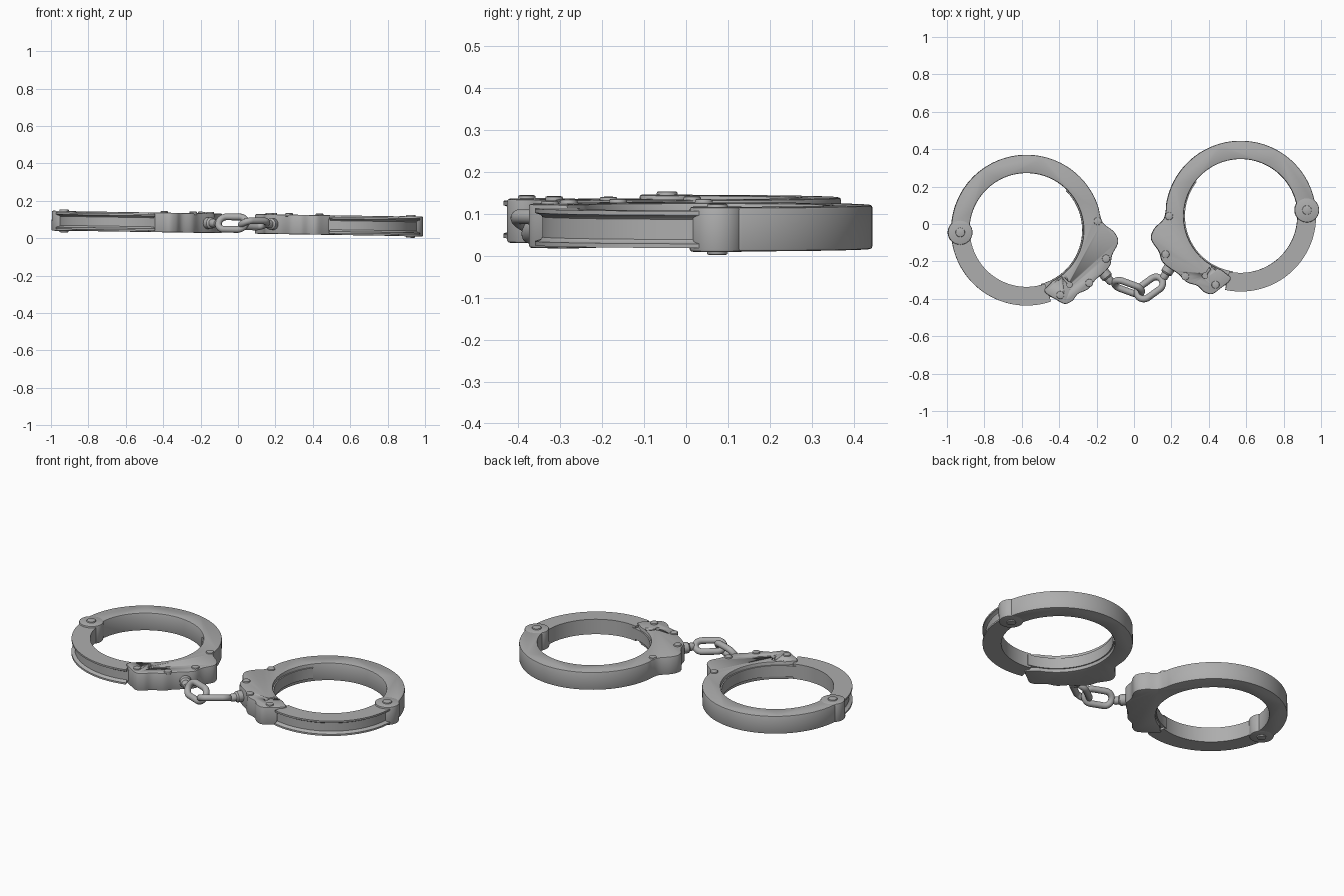
import bpy, bmesh
from math import sin, cos, radians, pi
from mathutils import Matrix, Vector

if "Cube" in bpy.data.objects:
    bpy.data.objects.remove(bpy.data.objects["Cube"])

steel = bpy.data.materials.new("steel grey")
steel.use_nodes = True
GREY = (0.42, 0.42, 0.42, 1)
steel.diffuse_color = GREY
steel.node_tree.nodes["Principled BSDF"].inputs["Base Color"].default_value = GREY

# Whole set leans slightly and rests on its lowest rivet
TILT = Matrix.Translation((0, 0, 0.078)) @ Matrix.Rotation(radians(0.9), 4, 'Y')
R_IN, R_OUT, HALF = 0.305, 0.403, 0.0525


def polar(r, deg):
    return Vector((r * cos(radians(deg)), r * sin(radians(deg)), 0))


def finish(bm, name, matrix):
    """Turn a bmesh into a placed, smooth-shaded steel object."""
    bmesh.ops.recalc_face_normals(bm, faces=bm.faces[:])
    mesh = bpy.data.meshes.new(name)
    bm.to_mesh(mesh)
    bm.free()
    mesh.transform(matrix)
    if matrix.determinant() < 0:
        mesh.flip_normals()
    mesh.materials.append(steel)
    mesh.shade_smooth()
    mesh.set_sharp_from_angle(angle=radians(32))
    obj = bpy.data.objects.new(name, mesh)
    bpy.context.collection.objects.link(obj)
    return obj


def bevel_rims(bm, width):
    bm.normal_update()
    rims = [e for e in bm.edges if len(e.link_faces) == 2
            and e.calc_face_angle(0) > radians(60)]
    bmesh.ops.bevel(bm, geom=rims, offset=width, segments=2, profile=0.5,
                    affect='EDGES', clamp_overlap=True)


def extrude_outline(points, z0, z1):
    bm = bmesh.new()
    face = bm.faces.new([bm.verts.new((p[0], p[1], z0)) for p in points])
    ext = bmesh.ops.extrude_face_region(bm, geom=[face])
    top = [v for v in ext["geom"] if isinstance(v, bmesh.types.BMVert)]
    bmesh.ops.translate(bm, verts=top, vec=(0, 0, z1 - z0))
    bmesh.ops.recalc_face_normals(bm, faces=bm.faces[:])
    return bm


def disc(center, r, z0, z1, bevel, name, matrix, sides=32):
    pts = [Vector(center).to_3d() + polar(r, 360 * i / sides) for i in range(sides)]
    bm = extrude_outline(pts, z0, z1)
    if bevel:
        bevel_rims(bm, bevel)
    return finish(bm, name, matrix)


def spline(pts, steps=5):
    """Smooth curve through the points."""
    pts = [Vector(p) for p in pts]
    out = []
    for i in range(1, len(pts) - 2):
        a, b, c, d = pts[i - 1:i + 3]
        for k in range(steps):
            t = k / steps
            out.append(0.5 * (2 * b + (c - a) * t + (2 * a - 5 * b + 4 * c - d) * t * t
                              + (3 * b - a - 3 * c + d) * t ** 3))
    return out


def sweep_arc(section, start, end, name, matrix, step=3):
    """Carry an (r, z) section round the cuff centre."""
    bm = bmesh.new()
    n = round((end - start) / step)
    rings = []
    for i in range(n + 1):
        a = start + (end - start) * i / n
        rings.append([bm.verts.new(polar(r, a) + Vector((0, 0, z))) for r, z in section])
    for p, q in zip(rings, rings[1:]):
        for j in range(len(section)):
            k = (j + 1) % len(section)
            bm.faces.new((p[j], p[k], q[k], q[j]))
    bm.faces.new(rings[0])
    bm.faces.new(rings[-1])
    return finish(bm, name, matrix)


def cut(target, cutter):
    mod = target.modifiers.new("cut", 'BOOLEAN')
    mod.operation, mod.object, mod.solver = 'DIFFERENCE', cutter, 'EXACT'
    deps = bpy.context.evaluated_depsgraph_get()
    mesh = bpy.data.meshes.new_from_object(target.evaluated_get(deps))
    target.modifiers.clear()
    target.data = mesh
    bpy.data.objects.remove(cutter)


def swivel(start, end, name, matrix):
    """Collar and domed neck, turned along the line from start to end."""
    a, b = Vector(start).to_3d(), Vector(end).to_3d()
    length = (b - a).length
    profile = [(0, 0), (0.031, 0), (0.031, 0.62), (0.026, 0.7), (0.022, 0.72),
               (0.022, 0.95), (0.015, 1.1), (0, 1.15)]
    bm = bmesh.new()
    verts = [bm.verts.new((r, 0, z * length)) for r, z in profile]
    edges = [bm.edges.new(e) for e in zip(verts, verts[1:])]
    bmesh.ops.spin(bm, geom=verts + edges, cent=(0, 0, 0), axis=(0, 0, 1),
                   angle=2 * pi, steps=24)
    bmesh.ops.remove_doubles(bm, verts=bm.verts[:], dist=0.0001)
    turn = (b - a).to_track_quat('Z', 'Y').to_matrix().to_4x4()
    finish(bm, name, matrix @ Matrix.Translation(a) @ turn)


def chain_link(center, heading, roll, length, width, wire, name):
    """Stadium-shaped loop of round wire."""
    r = width / 2 - wire
    h = length / 2 - wire - r
    path = []
    for i in range(32):
        a = 2 * pi * (i + 0.5) / 32
        path.append((Vector((r * cos(a) + (h if cos(a) > 0 else -h), r * sin(a), 0)),
                     Vector((cos(a), sin(a), 0))))
    bm = bmesh.new()
    rings = [[bm.verts.new(p + wire * (cos(t) * out + Vector((0, 0, sin(t)))))
              for t in [2 * pi * k / 14 for k in range(14)]] for p, out in path]
    for i, ring in enumerate(rings):
        nxt = rings[(i + 1) % len(rings)]
        for k in range(14):
            m = (k + 1) % 14
            bm.faces.new((ring[k], ring[m], nxt[m], nxt[k]))
    finish(bm, name, TILT @ Matrix.Translation(center)
           @ Matrix.Rotation(radians(heading), 4, 'Z') @ Matrix.Rotation(radians(roll), 4, 'X'))


# Lobed lock housing edge, from the ring's outer side to the housing tip
LOBES = [polar(R_OUT, 24).xy, polar(R_OUT, 17).xy, (.393, .08), (.412, .035), (.468, -.01),
         (.49, -.063), (.458, -.132), (.447, -.186), (.415, -.225), (.367, -.267),
         (.33, -.314), (.275, -.341), (.245, -.377), (.205, -.394), (.16, -.372),
         (.105, -.338), (.097, -.31), (.129, -.276)]
RIVETS = [(.38, .048), (.425, -.152), (.335, -.282), (.18, -.347)]
HINGE = (-.355, -.012)


def cuff(side, matrix):
    # Fixed half ring and lock housing in one piece
    outline = [polar(R_OUT, a) for a in range(177, 17, -3)]
    outline += [p.to_3d() for p in spline(LOBES)]
    outline += [polar(R_IN, a) for a in range(-63, 178, 3)]
    bm = extrude_outline(outline, -HALF, HALF)
    bevel_rims(bm, 0.006)
    frame = finish(bm, side + "_frame", matrix)

    # Keyhole: round hole, slot and a short release slit
    key = Vector((.23, -.292))
    cut(frame, disc(key, 0.015, HALF - 0.02, 0.1, 0, "hole_cutter", matrix, 20))
    for c, ln, wd, ang in ((key + Vector((-.015, .017)), .05, .011, 131),
                           (Vector((.178, -.258)), .028, .006, 45)):
        rot = Matrix.Rotation(radians(ang), 2)
        pts = [c + rot @ Vector((sx * ln / 2, sy * wd / 2))
               for sx, sy in ((-1, -1), (1, -1), (1, 1), (-1, 1))]
        cut(frame, finish(extrude_outline(pts, HALF - 0.02, 0.1), "slot_cutter", matrix))

    # Swinging arm with a channelled outer face, then its plain toothed end
    half = [(.303, .044), (.403, .044), (.403, .034), (.389, .029), (.385, .024)]
    section = half + [(r, -z) for r, z in reversed(half)]
    sweep_arc(section, 181, 289, side + "_swing_arm", matrix)
    sweep_arc([(.298, .032), (.38, .032), (.38, -.032), (.298, -.032)],
              285, 405, side + "_arm_tongue", matrix)

    # Hinge knuckle and rivets
    disc(HINGE, 0.066, -HALF - .001, HALF + .001, 0.006, side + "_hinge_knuckle", matrix)
    disc(HINGE, 0.025, -0.061, 0.061, 0.004, side + "_hinge_pin", matrix)
    for i, p in enumerate(RIVETS):
        disc(p, 0.021, HALF - 0.01, HALF + 0.008, 0.004, f"{side}_rivet_{i + 1}", matrix, 24)

    swivel((.395, -.205), (.452, -.277), side + "_swivel", matrix)


cuff("right", TILT @ Matrix.Translation((-.575, -.033, 0)))
cuff("left", TILT @ Matrix.Translation((.57, .042, 0))
     @ Matrix.Rotation(radians(7.2), 4, 'Z') @ Matrix.Scale(-1, 4, (1, 0, 0)))

# Two interlocked links
chain_link((-.032, -.338, .002), -20, 58, .19, .115, .018, "chain_link_right")
chain_link((.085, -.342, 0), 36, -25, .19, .115, .018, "chain_link_left")
